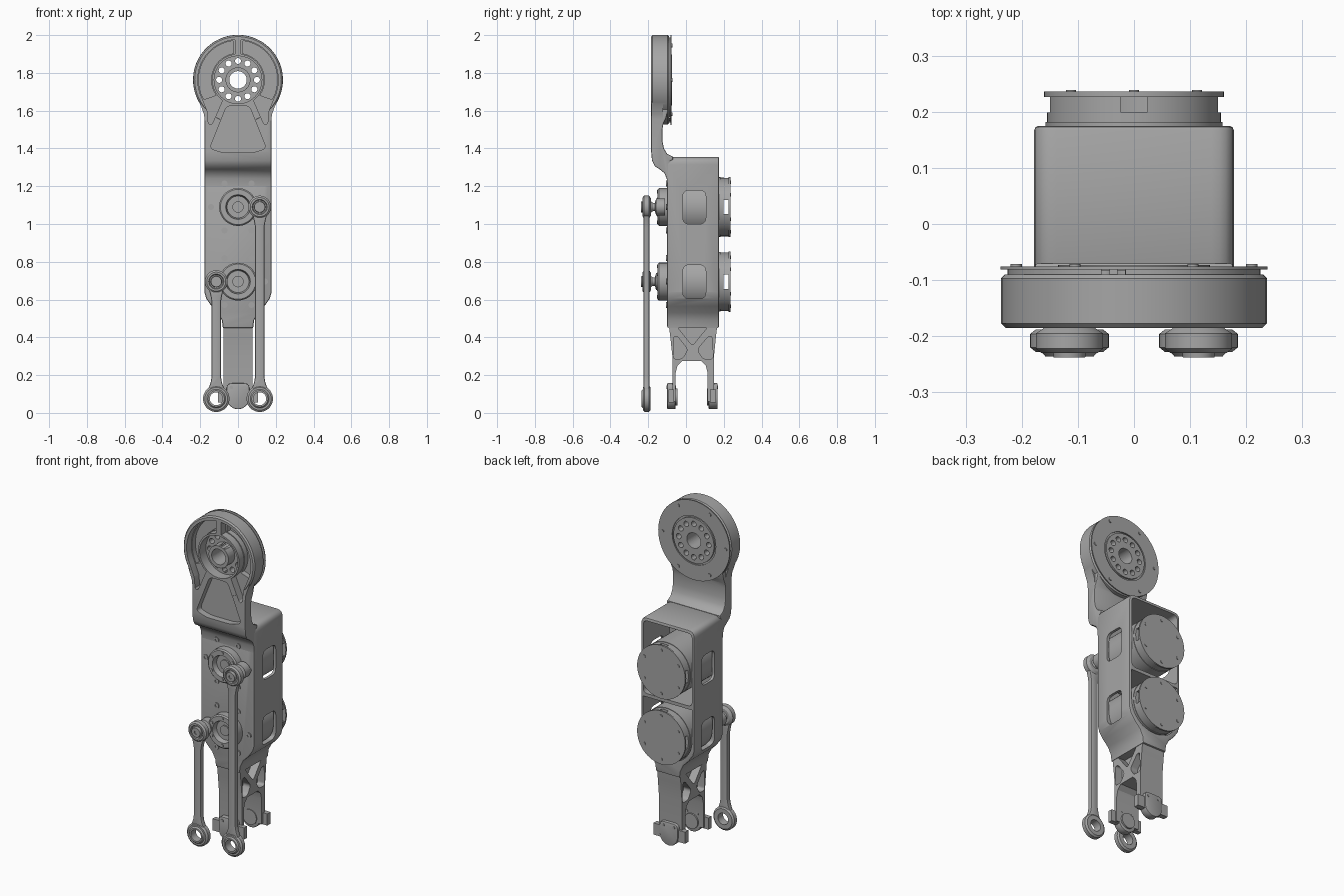
import bpy, bmesh
from math import sin, cos, pi, radians
from mathutils import Vector

if "Cube" in bpy.data.objects:
    bpy.data.objects.remove(bpy.data.objects["Cube"])

metal = bpy.data.materials.new("machined_grey")
metal.use_nodes = True
metal.diffuse_color = (0.38, 0.38, 0.38, 1)
metal.node_tree.nodes["Principled BSDF"].inputs["Base Color"].default_value = metal.diffuse_color


def finish(name, bm):
    bmesh.ops.remove_doubles(bm, verts=bm.verts, dist=1e-5)
    bmesh.ops.recalc_face_normals(bm, faces=bm.faces)
    mesh = bpy.data.meshes.new(name)
    bm.to_mesh(mesh)
    bm.free()
    mesh.materials.append(metal)
    ob = bpy.data.objects.new(name, mesh)
    bpy.context.collection.objects.link(ob)
    return ob


def prism(name, pts, lo, hi, axis="y", bevel=0):
    """Extrude an outline: (x, z) along y, or (y, z) along x."""
    bm = bmesh.new()
    place = (lambda a, b, t: (a, t, b)) if axis == "y" else (lambda a, b, t: (t, a, b))
    caps = [[bm.verts.new(place(a, b, t)) for a, b in pts] for t in (lo, hi)]
    faces = [bm.faces.new(c) for c in caps]
    n = len(pts)
    for i in range(n):
        j = (i + 1) % n
        bm.faces.new((caps[0][i], caps[0][j], caps[1][j], caps[1][i]))
    if bevel:
        bmesh.ops.recalc_face_normals(bm, faces=bm.faces)
        edges = {e for f in faces for e in f.edges}
        bmesh.ops.bevel(bm, geom=list(edges), offset=bevel, segments=2, profile=0.5, affect="EDGES")
    return finish(name, bm)


def lathe(name, profile, x, z, seg=48):
    """Turn a closed (radius, y) profile round an axis along y."""
    bm = bmesh.new()
    rings = [[bm.verts.new((x + r * cos(2 * pi * k / seg), y, z + r * sin(2 * pi * k / seg)))
              for k in range(seg)] for r, y in profile]
    for i in range(len(profile)):
        j = (i + 1) % len(profile)
        if profile[i][0] == 0 and profile[j][0] == 0:
            continue
        for k in range(seg):
            m = (k + 1) % seg
            bm.faces.new((rings[i][k], rings[i][m], rings[j][m], rings[j][k]))
    return finish(name, bm)


def disc(name, x, z, r, y0, y1, seg=48):
    return lathe(name, [(0, y0), (r, y0), (r, y1), (0, y1)], x, z, seg)


def box(name, x0, x1, y0, y1, z0, z1):
    return prism(name, [(x0, z0), (x1, z0), (x1, z1), (x0, z1)], y0, y1)


def rounded(pts, r, n=5):
    out, pts = [], [Vector(p) for p in pts]
    for i, p in enumerate(pts):
        a, b = pts[i - 1] - p, pts[(i + 1) % len(pts)] - p
        s = p + a.normalized() * min(r, a.length * 0.45)
        e = p + b.normalized() * min(r, b.length * 0.45)
        for k in range(n + 1):
            t = k / n
            out.append(tuple(s * (1 - t) ** 2 + p * 2 * t * (1 - t) + e * t * t))
    return out


def arc(x, z, r, a0, a1, n=24):
    return [(x + r * cos(radians(a0 + (a1 - a0) * k / n)),
             z + r * sin(radians(a0 + (a1 - a0) * k / n))) for k in range(n + 1)]


def mirror(pts):
    return [(-x, z) for x, z in reversed(pts)]


def boolean(ob, tools, op="DIFFERENCE"):
    for t in tools:
        t.hide_render = True
        m = ob.modifiers.new("bool", "BOOLEAN")
        m.operation, m.solver, m.object = op, "EXACT", t
    bpy.context.view_layer.update()
    mesh = bpy.data.meshes.new_from_object(ob.evaluated_get(bpy.context.evaluated_depsgraph_get()))
    ob.modifiers.clear()
    ob.data = mesh
    for t in tools:
        bpy.data.objects.remove(t)


HEAD, MOTORS, FOOT = 1.763, (1.09, 0.695), 0.075
W = 0.178

# Round head, neck and back cover, joined into one casting
head = lathe("head_and_neck", [(0, -0.185), (0.229, -0.185), (0.237, -0.177), (0.237, -0.097),
                               (0.23, -0.09), (0, -0.09)], 0, HEAD, 96)
neck = prism("neck", [(-0.1, 1.2), (-0.102, 1.24), (-0.115, 1.27), (-0.14, 1.29), (-0.165, 1.305),
                      (-0.18, 1.335), (-0.184, 1.38), (-0.184, 1.66), (-0.095, 1.66), (-0.095, 1.6),
                      (-0.106, 1.56), (-0.12, 1.53), (-0.125, 1.5), (-0.125, 1.44), (-0.117, 1.4),
                      (-0.1, 1.372), (-0.07, 1.357), (-0.07, 1.34), (-0.082, 1.335), (-0.082, 1.2)],
             -W + 0.001, W - 0.001, "x", 0.006)
shoulder = prism("shoulder", [(-0.175, 1.54), (0.175, 1.54), (0.18, 1.58), (0.203, 1.645), (0.2, 1.68),
                              (-0.2, 1.68), (-0.203, 1.645), (-0.18, 1.58)], -0.183, -0.122)
cover = lathe("cover", [(0.03, -0.1), (0.225, -0.1), (0.225, -0.081), (0.238, -0.081), (0.238, -0.076),
                        (0.145, -0.076), (0.145, -0.083), (0.135, -0.083), (0.135, -0.073),
                        (0.03, -0.073)], 0, HEAD, 96)
boolean(head, [neck, shoulder, cover], "UNION")

side_pocket = (arc(0, HEAD, 0.213, 94, 205) + [(-0.163, 1.6), (-0.157, 1.535), (-0.148, 1.525), (-0.135, 1.533)]
               + arc(0, HEAD, 0.137, 233, 97))
deep_pocket = arc(0, HEAD, 0.208, 97, 210) + arc(0, HEAD, 0.142, 215, 100)
fan = rounded([(-0.06, 1.625), (-0.15, 1.4), (-0.08, 1.378), (0.08, 1.378), (0.15, 1.4), (0.06, 1.625)], 0.025)
cuts = [prism("cut", fan, -0.3, -0.145),
        lathe("cut", [(0.066, -0.3), (0.126, -0.3), (0.126, -0.125), (0.066, -0.125)], 0, HEAD),
        disc("cut", 0, HEAD, 0.046, -0.3, 0)]
for flip in (list, mirror):
    cuts.append(prism("cut", flip(side_pocket), -0.3, -0.14))
    cuts.append(prism("cut", flip(deep_pocket), -0.3, -0.108))
cuts += [disc("cut", x, z, 0.016, -0.3, 0, 16) for x, z in arc(0, HEAD, 0.1, 0, 330, 11)]
boolean(head, cuts)
for x, z in arc(0, HEAD, 0.21, 0, 300, 5):
    disc("cover_bolt", x, z, 0.01, -0.088, -0.071, 16)

# Main housing, open at the back, with side windows
half = [(W, 0.64), (0.168, 0.605), (0.14, 0.565), (0.105, 0.53), (0.085, 0.49), (0.08, 0.45)]
top = rounded([(-W, 1.2), (-W, 1.355), (W, 1.355), (W, 1.2)], 0.04)
top = [p for p in top if p[1] > 1.29]
housing = prism("housing", top + half + mirror(half), -0.1, 0.175, "y", 0.008)
cuts = [prism("cut", rounded([(-0.162, 0.9), (-0.162, 1.337), (0.162, 1.337), (0.162, 0.9)], 0.03), -0.075, 0.3),
        prism("cut", arc(0, MOTORS[1], 0.163, 180, 360, 32) + [(0.163, 0.88), (-0.163, 0.88)], -0.075, 0.3)]
for z in MOTORS:
    window = [(-0.017, z - 0.09), (0.105, z - 0.09), (0.105, z + 0.088), (-0.017, z + 0.088)]
    cuts.append(prism("cut", rounded(window, 0.035), -0.3, 0.3, "x"))
boolean(housing, cuts)

# Lower fork with triangular relief pockets
fork = prism("fork", [(-0.098, 0.56), (-0.095, 0.5), (-0.083, 0.4), (-0.072, 0.3), (-0.072, 0.06), (-0.055, 0.06),
                      (-0.055, 0.21), (-0.045, 0.25), (-0.02, 0.275), (0.08, 0.275), (0.105, 0.25),
                      (0.115, 0.21), (0.115, 0.06), (0.148, 0.06), (0.148, 0.3), (0.158, 0.4),
                      (0.17, 0.5), (0.173, 0.56)], -0.077, 0.077, "x")
cuts = []
for s in (-1, 1):
    for tri in ([(-0.065, 0.478), (0.133, 0.478), (0.034, 0.355)],
                [(-0.068, 0.285), (-0.065, 0.405), (-0.045, 0.405), (0.01, 0.335), (-0.02, 0.285)],
                [(0.144, 0.285), (0.138, 0.405), (0.118, 0.405), (0.06, 0.335), (0.09, 0.285)]):
        lo, hi = sorted((s * 0.03, s * 0.2))
        cuts.append(prism("cut", rounded(tri, 0.018), lo, hi, "x"))
boolean(fork, cuts)

# Fork feet: rounded lugs, side stops and inner pivots
for y0, y1, inner in ((-0.1, -0.056, 1), (0.12, 0.167, -1)):
    lug = arc(0, 0.08, 0.06, 180, 360) + rounded([(0.06, 0.1), (0.06, 0.157), (-0.06, 0.157), (-0.06, 0.1)], 0.03)[6:18]
    prism("foot_lug", lug, y0, y1, "y", 0.004)
    box("foot_stop", -0.105, 0.105, y0 + 0.008, y1 - 0.008, 0.055, 0.125)
    face = y1 if inner > 0 else y0
    disc("foot_pivot", 0, 0.085, 0.045, face - 0.01, face + 0.01)
    for x in (-0.035, 0.035):
        disc("foot_bolt", x, 0.135, 0.009, y0 - 0.003, y1 + 0.003, 16)

# Motors: solid barrel, slotted rear skirt, end cap and front bolts
for z in MOTORS:
    disc("motor_barrel", 0, z, 0.158, -0.08, 0.182, 64)
    skirt = lathe("motor_skirt", [(0.135, 0.175), (0.155, 0.175), (0.155, 0.23), (0.135, 0.23)], 0, z, 64)
    boolean(skirt, [box("cut", -0.3, 0.3, 0.199, 0.226, z - 0.038, z + 0.038),
                    box("cut", -0.024, 0.024, 0.2, 0.227, z + 0.1, z + 0.2)])
    disc("motor_cap", 0, z, 0.16, 0.226, 0.236, 64)
    for x, bz in arc(0, z, 0.13, 30, 330, 5):
        disc("cap_bolt", x, bz, 0.009, 0.23, 0.239, 16)
    for x, bz in arc(0, z, 0.143, 0, 300, 5):
        lathe("housing_bolt", [(0, -0.09), (0.016, -0.09), (0.016, -0.106), (0.008, -0.106),
                               (0.008, -0.102), (0, -0.102)], x, bz, 20)

# Cranks, crank pins and push rods
for x, z in ((0.115, MOTORS[0]), (-0.115, MOTORS[1])):
    lathe("crank_hub", [(0, -0.09), (0.1, -0.09), (0.1, -0.143), (0.093, -0.15), (0.065, -0.15),
                        (0.058, -0.12), (0.03, -0.12), (0.03, -0.128), (0, -0.128)], 0, z, 64)
    for bx, bz in arc(0, z, 0.08, 30, 330, 5):
        disc("crank_bolt", bx, bz, 0.009, -0.14, -0.154, 16)
    lathe("crank_pin", [(0, -0.11), (0.045, -0.11), (0.045, -0.158), (0.022, -0.165), (0.022, -0.175),
                        (0.032, -0.19), (0, -0.19)], x, z, 32)
    lathe("rod_top_end", [(0, -0.185), (0.045, -0.185), (0.06, -0.195), (0.06, -0.222), (0.05, -0.23),
                          (0.04, -0.23), (0.036, -0.222), (0.03, -0.222), (0.028, -0.238), (0.01, -0.238),
                          (0.01, -0.232), (0, -0.232)], x, z)
    lathe("rod_foot_end", [(0.034, -0.188), (0.06, -0.188), (0.07, -0.196), (0.07, -0.22), (0.06, -0.228),
                           (0.05, -0.228), (0.043, -0.236), (0.034, -0.236)], x, FOOT)
    shape = [(0.045, FOOT + 0.045), (0.03, FOOT + 0.085), (0.024, FOOT + 0.12),
             (0.024, z - 0.11), (0.03, z - 0.075), (0.04, z - 0.035)]
    outline = [(x + a, b) for a, b in shape] + [(x - a, b) for a, b in reversed(shape)]
    prism("push_rod", outline, -0.225, -0.194, "y", 0.008)

# Smooth curved faces, keep machined edges crisp
bpy.ops.object.select_all(action="DESELECT")
for ob in bpy.context.collection.objects:
    if ob.type == "MESH" and ob.data.materials and ob.data.materials[0] == metal:
        ob.select_set(True)
        bpy.context.view_layer.objects.active = ob
bpy.ops.object.shade_smooth_by_angle(angle=radians(30))
